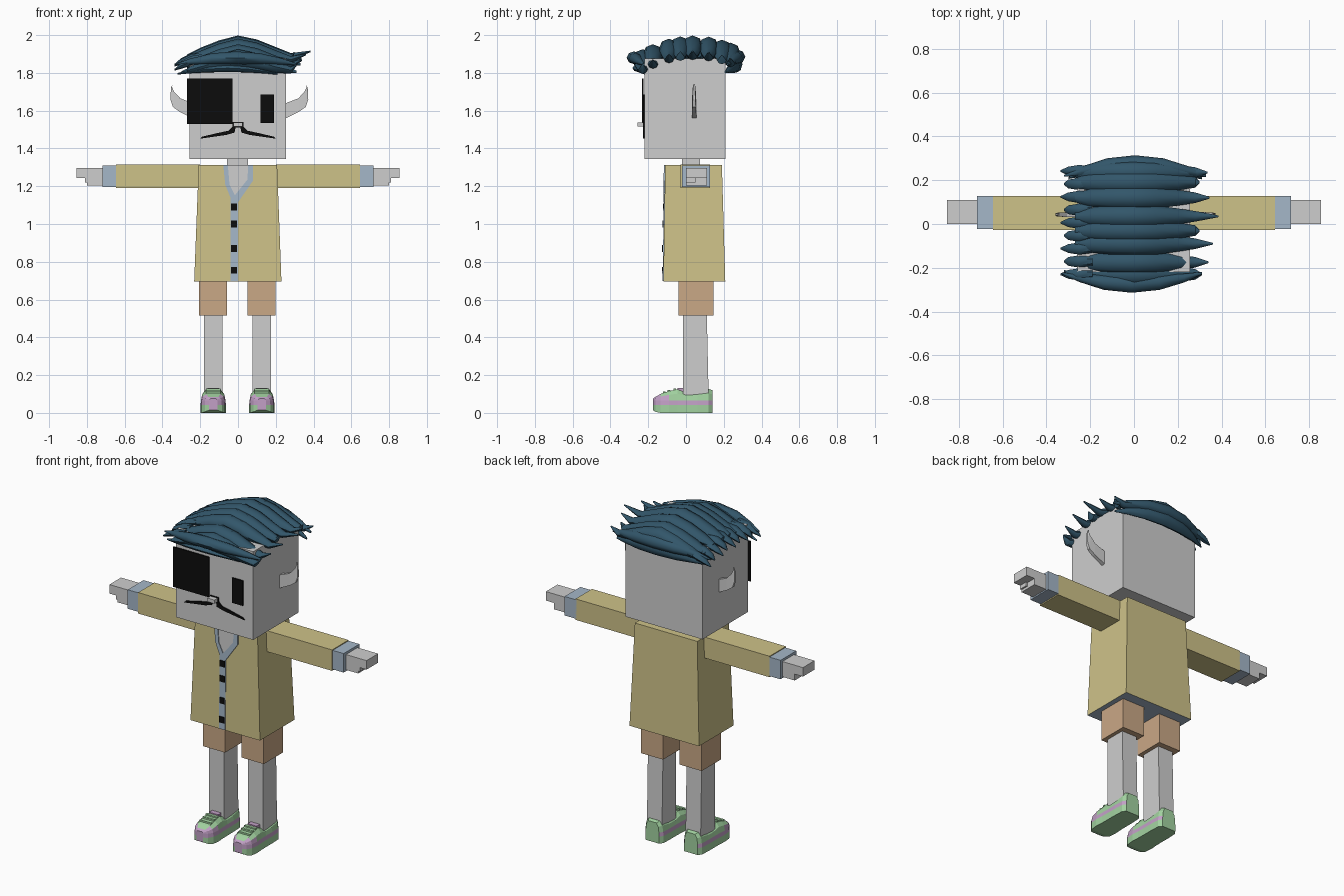
import bpy, bmesh, math

if "Cube" in bpy.data.objects:
    bpy.data.objects.remove(bpy.data.objects["Cube"])


def material(name, code):
    # hex colour to linear values
    rgb = [int(code[i:i + 2], 16) / 255 for i in (0, 2, 4)]
    col = [((c + 0.055) / 1.055) ** 2.4 if c > 0.04 else c / 12.92 for c in rgb] + [1]
    m = bpy.data.materials.new(name)
    m.use_nodes = True
    m.diffuse_color = col
    m.node_tree.nodes["Principled BSDF"].inputs["Base Color"].default_value = col
    return m


SKIN = material("pale grey skin", "cecece")
COAT = material("mustard coat", "cec289")
BLUE = material("shirt blue", "a5b7c8")
SHORTS = material("tan shorts", "caa886")
BLACK = material("black", "0c0c0c")
HAIR = material("dark teal hair", "32566a")
GREEN = material("shoe green", "a2d2a0")
PINK = material("shoe pink", "c2a0c6")


def finish(name, bm, mats, rule=None, smooth=False):
    bmesh.ops.recalc_face_normals(bm, faces=bm.faces)
    bm.normal_update()
    if rule:
        for f in bm.faces:
            f.material_index = rule(f)
    me = bpy.data.meshes.new(name)
    bm.to_mesh(me)
    bm.free()
    for m in mats:
        me.materials.append(m)
    ob = bpy.data.objects.new(name, me)
    bpy.context.collection.objects.link(ob)
    if smooth:
        bpy.ops.object.select_all(action='DESELECT')
        ob.select_set(True)
        bpy.context.view_layer.objects.active = ob
        bpy.ops.object.shade_smooth_by_angle(angle=math.radians(50))
    return ob


def loft(name, rings, mats, rule=None, smooth=False):
    # skin a list of closed rings and cap both ends
    bm = bmesh.new()
    vs = [[bm.verts.new(p) for p in r] for r in rings]
    n = len(vs[0])
    for a, b in zip(vs, vs[1:]):
        for i in range(n):
            j = (i + 1) % n
            bm.faces.new((a[i], a[j], b[j], b[i]))
    bm.faces.new(vs[0])
    bm.faces.new(vs[-1])
    return finish(name, bm, mats, rule, smooth)


def rect(x0, x1, y0, y1, z):
    return [(x0, y0, z), (x1, y0, z), (x1, y1, z), (x0, y1, z)]


def box(name, x, y, z, mat):
    return loft(name, [rect(*x, *y, h) for h in z], [mat])


def plate(name, pts, y, mat, thick=0.008):
    # flat outline in x, z; y may depend on height
    f = y if callable(y) else (lambda z: y)
    return loft(name, [[(px, f(pz) + o, pz) for px, pz in pts] for o in (0, -thick)], [mat])


def square(x0, x1, z0, z1):
    return [(x0, z0), (x1, z0), (x1, z1), (x0, z1)]


# Head and neck
box("head", (-.257, .255), (-.22, .21), (1.345, 1.875), SKIN)
box("neck", (-.057, .052), (-.02, .075), (1.25, 1.35), SKIN)

# Face
plate("eyepatch", square(-.27, -.03, 1.53, 1.77), -.226, BLACK)
plate("eye", square(.12, .19, 1.535, 1.685), -.22, BLACK)
half = [(.012, 1.525), (.018, 1.49), (.06, 1.478), (.13, 1.468), (.2, 1.458),
        (.19, 1.468), (.12, 1.485), (.05, 1.5), (.025, 1.525)]
for s, side in ((1, "left"), (-1, "right")):
    plate(side + "_moustache", [(s * px, pz - .006) for px, pz in half], -.22, BLACK)
plate("nose_shadow", square(-.028, .028, 1.512, 1.54), -.22, BLACK)
box("nose", (-.024, .024), (-.258, -.22), (1.515, 1.537), SKIN)

# Ears: swept-up blades, thinner at the tip
blade = [(0, 1.64, 1.56, .012), (.07, 1.665, 1.595, .011), (.105, 1.70, 1.62, .009),
         (.118, 1.725, 1.66, .007), (.115, 1.74, 1.72, .004)]
for s, root, side in ((1, .254, "left"), (-1, .24, "right")):
    loft(side + "_ear", [[(s * (root + d), .043 - t, lo), (s * (root + d), .043 + t, lo),
                          (s * (root + d * .93), .043 + t, hi), (s * (root + d * .93), .043 - t, hi)]
                         for d, hi, lo, t in blade], [SKIN])

# Coat body with a blue lining underneath
loft("coat", [rect(-.232, .23, -.12, .208, .695), rect(-.208, .207, -.11, .19, 1.312)],
     [COAT, BLUE], lambda f: 1 if f.normal.z < -.9 else 0)


def front(z):
    return -.12 + (z - .695) * .016


plate("chest", [(-.06, 1.313), (-.05, 1.2), (-.018, 1.14), (.05, 1.22), (.06, 1.313)], front, SKIN, .003)
plate("collar_right", [(-.078, 1.313), (-.068, 1.21), (-.04, 1.14), (0, 1.115),
                       (-.015, 1.15), (-.045, 1.21), (-.054, 1.313)], front, BLUE, .007)
plate("collar_left", [(.08, 1.313), (.08, 1.23), (0, 1.115), (-.018, 1.15),
                      (.05, 1.235), (.054, 1.313)], front, BLUE, .007)
plate("placket", square(-.04, .0, .697, 1.145), front, BLUE, .004)
for z in (1.09, 1.0, .87, .755):
    plate("button", square(-.036, -.004, z - .018, z + .018), front, BLACK, .009)

# Shoe sections along the foot: y, half width, bottom, top height
FOOT = [(.14, .045, 0, .12), (.12, .06, 0, .127), (.06, .063, 0, .11), (0, .063, 0, .105),
        (-.045, .064, 0, .125), (-.09, .067, 0, .115), (-.135, .062, 0, .1),
        (-.162, .045, .006, .085), (-.175, .022, .014, .075)]


def shoe_rule(f):
    c = f.calc_center_median()
    if f.normal.z < -.7 or c.z < .035:
        return 0
    if c.z < .058:
        return 1
    return 1 if c.y < -.1 and c.z < .09 else 0


for s, cx, side in ((1, .126, "left"), (-1, -.131, "right")):
    # Arms
    def span(a, b):
        return tuple(sorted((s * a, s * b)))
    box(side + "_sleeve", span(.2, .645), (-.028, .128), (1.19, 1.316), COAT)
    box(side + "_cuff", span(.64, .718), (-.022, .128), (1.197, 1.311), BLUE)
    box(side + "_palm", span(.71, .80), (0, .11), (1.205, 1.297), SKIN)
    box(side + "_fingers", span(.79, .855), (0, .11), (1.243, 1.297), SKIN)
    box(side + "_thumb", span(.73, .81), (0, .05), (1.22, 1.25), SKIN)
    # Legs
    box(side + "_short", (cx - .075, cx + .073), (-.04, .145), (.515, .75), SHORTS)
    loft(side + "_leg", [rect(cx - .05, cx + .05, -.015, .12, .08),
                         rect(cx - .05, cx + .05, -.015, .11, .53)], [SKIN])
    # Shoe with painted sole, stripe and toe
    rings = []
    for y, w, b, h in FOOT:
        right = [(w, b), (w, .042), (w * .97, .066), (w * .88, .066 + (h - .066) * .6), (w * .6, h)]
        prof = right + [(-x, z) for x, z in reversed(right)]
        rings.append([(cx + x, y, z) for x, z in prof])
    loft(side + "_shoe", rings, [GREEN, PINK], shoe_rule)
    box(side + "_shoe_tongue", (cx - .03, cx + .03), (-.045, -.01), (.1, .132), PINK)
    for y, z in ((-.06, .124), (-.09, .118), (-.115, .11)):
        box(side + "_lace", (cx - .038, cx + .038), (y - .007, y + .007), (z - .006, z + .004), GREEN)


# Hair
def strand(name, path, sides=8):
    # path points: x, y, z, half width, half height
    rings = []
    for x, y, z, w, h in path:
        rings.append([(x, y + w * math.cos(2 * math.pi * k / sides),
                       z + h * math.sin(2 * math.pi * k / sides)) for k in range(sides)])
    loft(name, rings, [HAIR], smooth=True)


CROWN = [(-.27, 1.885, .02, .012), (-.2, 1.905, .04, .028), (-.1, 1.93, .05, .042),
         (0, 1.946, .053, .052), (.1, 1.932, .05, .045), (.2, 1.905, .036, .032),
         (.28, 1.887, .024, .018)]
for y0, tip in ((-.23, .31), (-.175, .34), (-.09, .36), (-.03, .3), (.035, .385),
                (.12, .345), (.19, .3), (.235, .335)):
    drop = 1.0 * (y0 - .04) ** 2
    path = [(x, y0, z - drop, w, h) for x, z, w, h in CROWN]
    strand("crown_strand", path + [(tip, y0, 1.914 - drop, .004, .004)])

# Short tufts swept to the right side
for i in range(9):
    y0 = -.23 + i * .059
    drop = .5 * y0 * y0
    tip = -.335 + (i % 2) * .015
    strand("side_tuft", [(-.19, y0, 1.9 - drop, .02, .015), (-.25, y0, 1.885 - drop, .028, .022),
                         (-.3, y0, 1.865 - drop, .02, .016), (tip, y0, 1.845 - drop, .004, .004)], 6)

# Long leaf-shaped locks hanging over the front and back edges
LEAF = [(-1, .003), (-.75, .4), (-.4, .85), (0, 1), (.4, .85), (.75, .45), (1, .06)]


def lock(name, x0, x1, y, bow, z, arch, w, h):
    cx, hx = (x0 + x1) / 2, (x1 - x0) / 2
    strand(name, [(cx + t * hx, y + bow * (1 - t * t), z + arch * (1 - t * t),
                   .004 + w * k, .004 + h * k) for t, k in LEAF])


lock("front_lock", -.33, .31, -.225, -.05, 1.845, .035, .035, .03)
lock("front_fringe", -.32, .21, -.215, -.035, 1.795, .03, .03, .016)
lock("back_lock", -.32, .33, .22, .05, 1.845, .04, .04, .035)
lock("back_fringe", -.3, .31, .21, .055, 1.805, .04, .03, .04)
